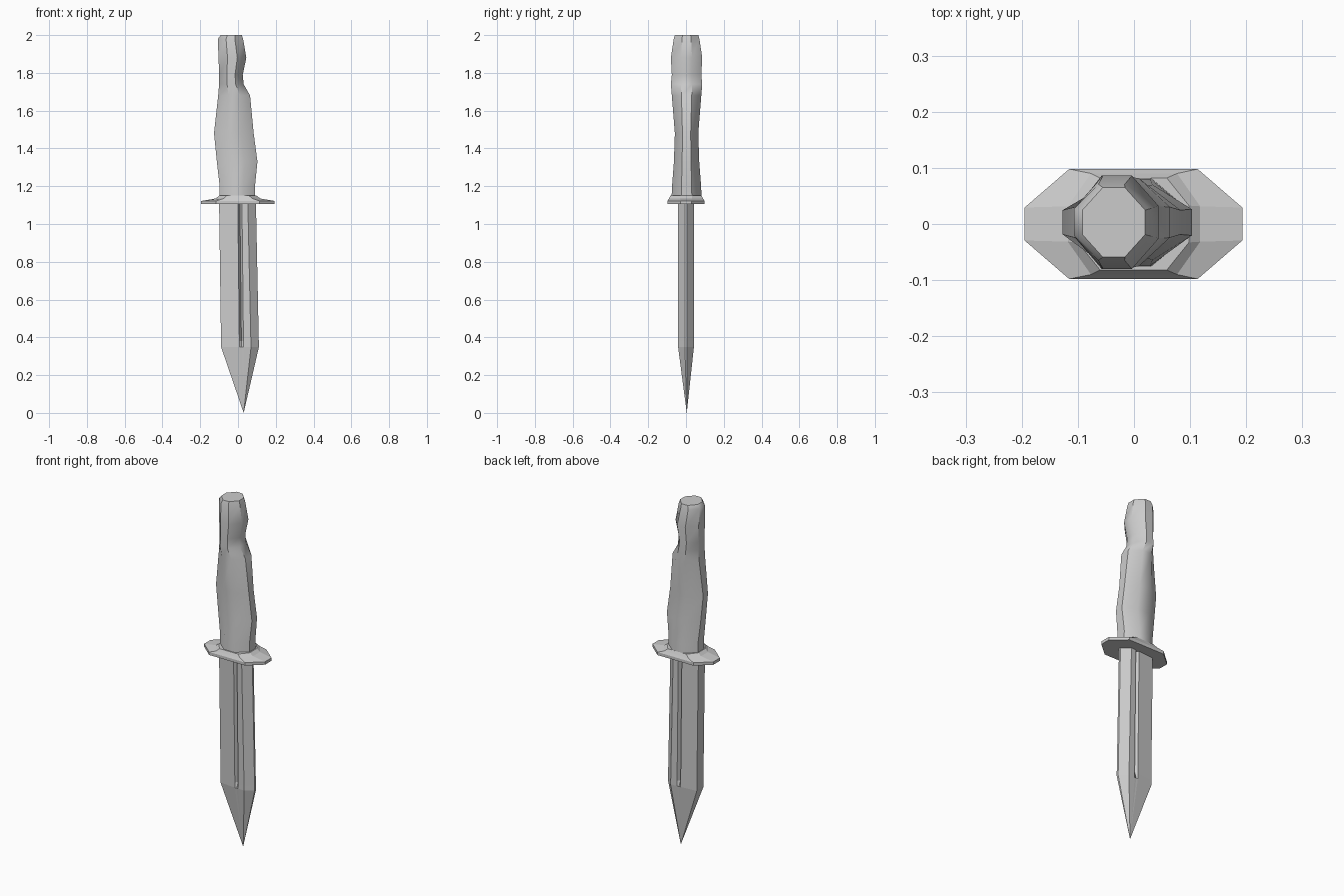
import bpy, bmesh

if "Cube" in bpy.data.objects:
    bpy.data.objects.remove(bpy.data.objects["Cube"])


def loft(name, rings, smooth=None):
    """Skin a list of equal-length rings of 3D points and cap both ends."""
    bm = bmesh.new()
    loops = [[bm.verts.new(p) for p in ring] for ring in rings]
    n = len(loops[0])
    for a, b in zip(loops, loops[1:]):
        for i in range(n):
            j = (i + 1) % n
            bm.faces.new((a[i], a[j], b[j], b[i]))
    bm.faces.new(loops[0][::-1])
    bm.faces.new(loops[-1])
    bmesh.ops.remove_doubles(bm, verts=bm.verts[:], dist=1e-5)
    bmesh.ops.recalc_face_normals(bm, faces=bm.faces[:])
    mesh = bpy.data.meshes.new(name)
    bm.to_mesh(mesh)
    bm.free()
    obj = bpy.data.objects.new(name, mesh)
    bpy.context.collection.objects.link(obj)
    if smooth:
        bpy.ops.object.select_all(action='DESELECT')
        obj.select_set(True)
        bpy.context.view_layer.objects.active = obj
        bpy.ops.object.shade_smooth_by_angle(angle=smooth)
    return obj


def octagon(z, x0, x1, hy, fx, fy, cy=0.0):
    """Eight-sided ring; fx, fy are the flat-side fractions."""
    cx, hx = (x0 + x1) / 2, (x1 - x0) / 2
    unit = [(1, -fy), (1, fy), (fx, 1), (-fx, 1),
            (-1, fy), (-1, -fy), (-fx, -1), (fx, -1)]
    return [(cx + u * hx, cy + v * hy, z) for u, v in unit]


# Handle: z, left x, right x, half depth
grip = [(1.12, -.098, .092, .080), (1.20, -.097, .090, .077),
        (1.33, -.112, .103, .067), (1.48, -.127, .083, .062),
        (1.68, -.105, .064, .078), (1.74, -.100, .030, .083),
        (1.79, -.100, .025, .078), (1.88, -.103, .044, .083),
        (1.98, -.107, .027, .068), (2.00, -.092, .020, .062)]
loft("handle", [octagon(z, a, b, h, .35, .35, .003) for z, a, b, h in grip],
     smooth=0.7)

# Guard: flat underside, thin rim, raised towards the handle
loft("guard", [octagon(1.105, -.195, .193, .098, .59, .30),
               octagon(1.122, -.195, .193, .098, .59, .30),
               octagon(1.135, -.118, .118, .090, .65, .35),
               octagon(1.150, -.100, .098, .082, .60, .40)])


def blade_ring(z, left, groove, bevel, edge, depth):
    """Half section with a V groove, mirrored to the other face."""
    half = [(left, .030), (groove - .011, .039), (groove, .039 - depth),
            (groove + .011, .040), (bevel, .042), (edge, .006)]
    front = [(x, -y, z) for x, y in half]
    back = [(x, y, z) for x, y in reversed(half)]
    return front + back


# Blade: grooved straight part, then a taper to the point
loft("blade", [blade_ring(1.11, -.100, .010, .052, .095, .018),
               blade_ring(0.38, -.090, .018, .068, .110, .018),
               blade_ring(0.35, -.090, .018, .069, .111, .0),
               [(.03, 0.004, 0)] * 12])
